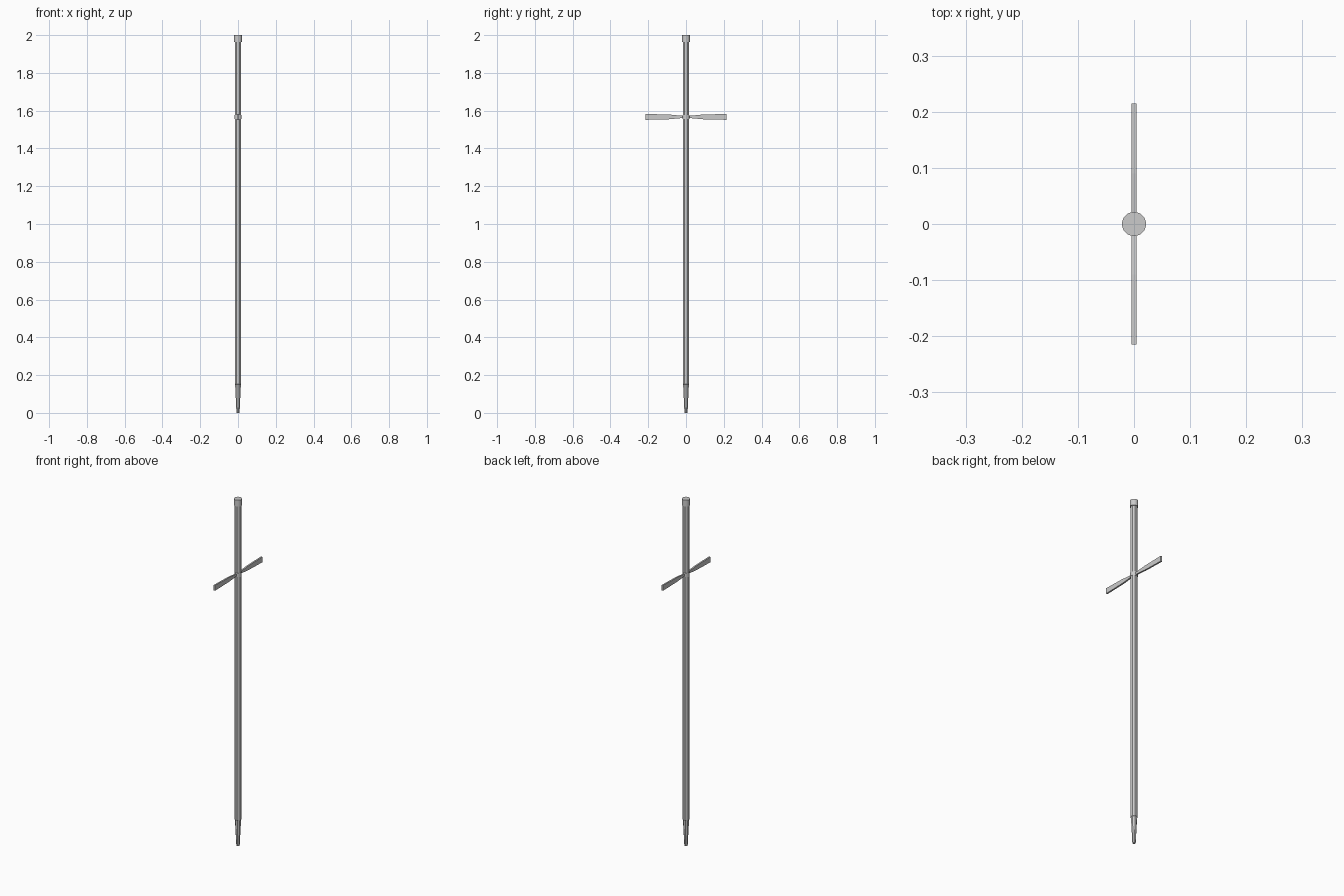
import bpy, bmesh, math

if "Cube" in bpy.data.objects:
    bpy.data.objects.remove(bpy.data.objects["Cube"])


def lathe(name, profile, sides):
    """Closed solid of revolution about z from (radius, z) pairs."""
    bm = bmesh.new()
    rings = []
    for r, z in profile:
        rings.append([bm.verts.new((r * math.cos(2 * math.pi * (i + .5) / sides),
                                    r * math.sin(2 * math.pi * (i + .5) / sides), z))
                      for i in range(sides)])
    for a, b in zip(rings, rings[1:]):
        for i in range(sides):
            j = (i + 1) % sides
            bm.faces.new((a[i], a[j], b[j], b[i]))
    bm.faces.new(rings[0][::-1])
    bm.faces.new(rings[-1])
    return finish(name, bm)


def finish(name, bm):
    bmesh.ops.recalc_face_normals(bm, faces=bm.faces)
    mesh = bpy.data.meshes.new(name)
    bm.to_mesh(mesh)
    bm.free()
    ob = bpy.data.objects.new(name, mesh)
    bpy.context.collection.objects.link(ob)
    return ob


def smooth(ob):
    bpy.ops.object.select_all(action='DESELECT')
    ob.select_set(True)
    bpy.context.view_layer.objects.active = ob
    bpy.ops.object.shade_smooth_by_angle(angle=math.radians(30))


# Octagonal shaft with tapered tip
lathe("shaft", [(0.009, 0), (0.0165, 0.15), (0.0185, 0.152), (0.0185, 1.97)], 8)

# Round end cap
smooth(lathe("pommel", [(0.0215, 1.964), (0.0215, 2.0)], 32))

# Small collar where the guard meets the shaft
smooth(lathe("guard_collar", [(0.0195, 1.556), (0.0195, 1.578)], 24))

# Crossguard arms, flaring outwards, mirrored in y
Z = 1.567
bm = bmesh.new()
half_heights = [(0.0, 0.006), (0.02, 0.006), (0.09, 0.0125), (0.215, 0.0155)]
rings = [[bm.verts.new((x, y, Z + s * h))
          for x, s in ((-.0045, -1), (.0045, -1), (.0045, 1), (-.0045, 1))]
         for y, h in half_heights]
for a, b in zip(rings, rings[1:]):
    for i in range(4):
        j = (i + 1) % 4
        bm.faces.new((a[i], a[j], b[j], b[i]))
bm.faces.new(rings[-1])
guard = finish("crossguard", bm)
mirror = guard.modifiers.new("mirror", 'MIRROR')
mirror.use_axis = (False, True, False)
